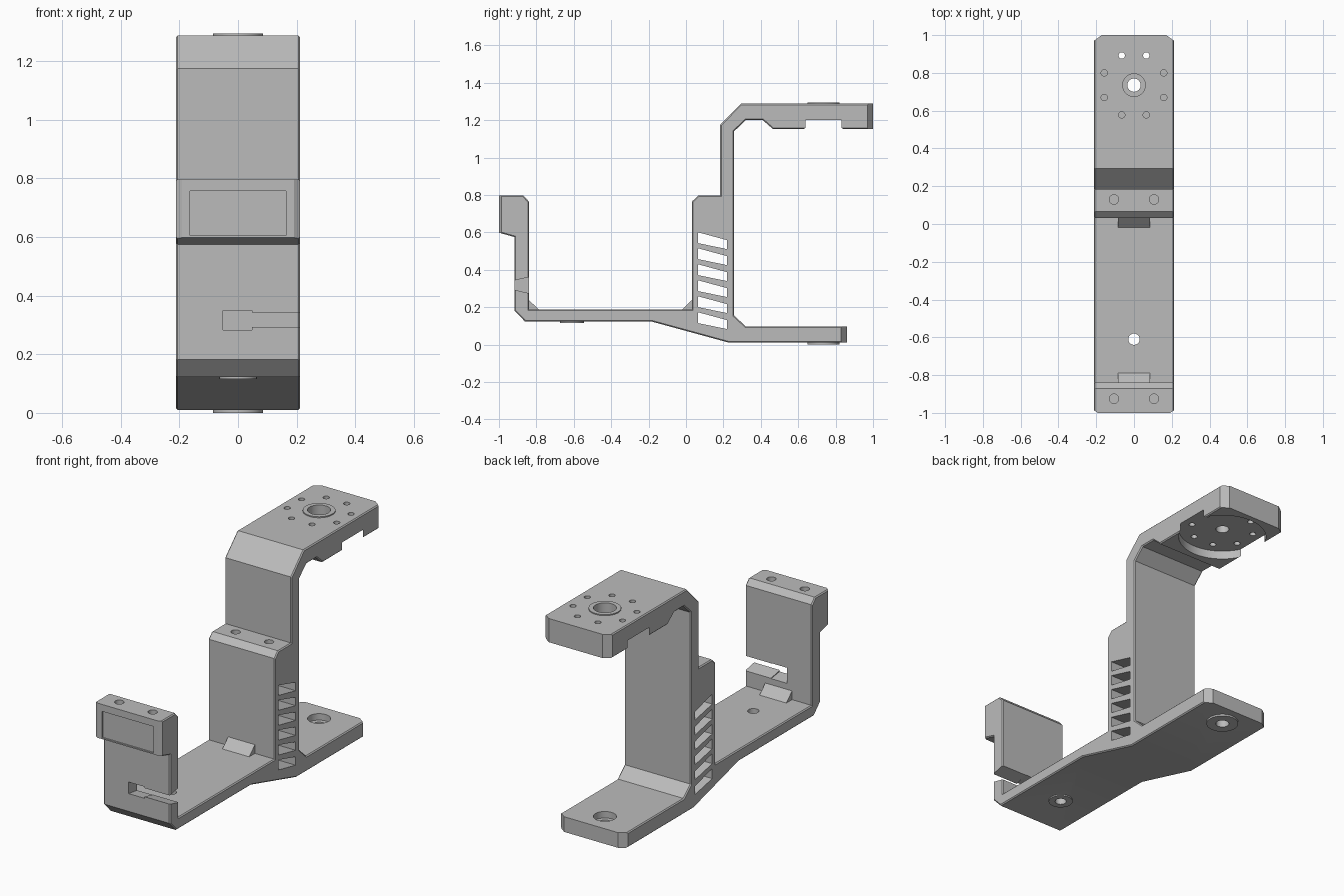
import bpy, bmesh, math
from mathutils import Matrix, Vector

if "Cube" in bpy.data.objects:
    bpy.data.objects.remove(bpy.data.objects["Cube"])

grey = bpy.data.materials.new("plain grey")
grey.use_nodes = True
COLOUR = (0.5, 0.5, 0.5, 1)
grey.diffuse_color = COLOUR
grey.node_tree.nodes["Principled BSDF"].inputs["Base Color"].default_value = COLOUR

HALF = 0.212      # half width of the bracket
PIVOT = 0.735     # y of the hinge axis


def add_object(name, bm):
    bmesh.ops.recalc_face_normals(bm, faces=bm.faces[:])
    mesh = bpy.data.meshes.new(name)
    bm.to_mesh(mesh)
    bm.free()
    mesh.materials.append(grey)
    obj = bpy.data.objects.new(name, mesh)
    bpy.context.collection.objects.link(obj)
    return obj


def prism(name, points, lo, hi, axis="X", bevel=0):
    """Extrude a profile: (y, z) points along X, (x, y) points along Z."""
    place = (lambda p, t: (t, *p)) if axis == "X" else (lambda p, t: (*p, t))
    bm = bmesh.new()
    face = bm.faces.new([bm.verts.new(place(p, lo)) for p in points])
    geom = bmesh.ops.extrude_face_region(bm, geom=[face])["geom"]
    moved = [v for v in geom if isinstance(v, bmesh.types.BMVert)]
    bmesh.ops.translate(bm, verts=moved, vec=Vector(place((0, 0), hi - lo)))
    if bevel:
        rims = {e for f in bm.faces if len(f.verts) > 4 for e in f.edges}
        bmesh.ops.bevel(bm, geom=list(rims), offset=bevel, segments=1, affect="EDGES")
    return add_object(name, bm)


def cylinder(name, x, y, lo, hi, radius, sides=48):
    bm = bmesh.new()
    bmesh.ops.create_cone(bm, cap_ends=True, segments=sides, radius1=radius, radius2=radius,
                          depth=hi - lo, matrix=Matrix.Translation((x, y, (lo + hi) / 2)))
    return add_object(name, bm)


def cut(obj, cutter):
    mod = obj.modifiers.new("cut", "BOOLEAN")
    mod.operation, mod.solver, mod.object = "DIFFERENCE", "EXACT", cutter
    bpy.context.view_layer.objects.active = obj
    bpy.ops.object.modifier_apply(modifier=mod.name)
    bpy.data.objects.remove(cutter)


# Bracket body from its side profile
profile = [
    (-1, 0.797), (-0.87, 0.797), (-0.84, 0.765), (-0.84, 0.188), (0.032, 0.188),
    (0.032, 0.765), (0.065, 0.797), (0.183, 0.797), (0.183, 1.175), (0.295, 1.288),
    (1, 1.288), (1, 1.152), (0.465, 1.152), (0.41, 1.2), (0.32, 1.2), (0.257, 1.14),
    (0.257, 0.155), (0.32, 0.097), (0.86, 0.097), (0.86, 0.01), (0.23, 0.01),
    (-0.18, 0.122), (-0.86, 0.122), (-0.918, 0.182), (-0.918, 0.575), (-1, 0.598)]
body = prism("bracket_body", profile, -HALF, HALF, bevel=0.006)

# Chamfered corners at the plate ends and the front block
for side in (-1, 1):
    for end, leg_x, leg_y, lo, hi in ((1, 0.082, 0.09, 1.1, 1.4), (0.86, 0.082, 0.09, -0.1, 0.2),
                                      (-1, 0.042, 0.042, 0.5, 0.9)):
        out = math.copysign(1, end)
        corner = [(HALF - 2 * leg_x, end + out * leg_y), (HALF + leg_x, end - out * leg_y),
                  (HALF + leg_x, end + out * leg_y)]
        cut(body, prism("corner_cutter", [(side * x, y) for x, y in corner], lo, hi, "Z"))

# Round recess for the disc under the upper plate
cut(body, cylinder("recess_cutter", 0, PIVOT, 1.05, 1.2, 0.233, 96))

# Hinge bores with wider counterbores
for lo, hi, radius in ((1.1, 1.4, 0.035), (1.24, 1.4, 0.06), (-0.1, 0.2, 0.035), (0.06, 0.2, 0.06)):
    cut(body, cylinder("bore_cutter", 0, PIVOT, lo, hi, radius))
cut(body, cylinder("floor_hole_cutter", 0, -0.61, 0, 0.3, 0.03))

# Ring of screw holes
for i in range(8):
    angle = math.radians(22.5 + 45 * i)
    cut(body, cylinder("screw_cutter", 0.17 * math.cos(angle), PIVOT + 0.17 * math.sin(angle),
                       1.1, 1.4, 0.017, 24))

# Blind screw holes on the wall tops
for x in (-0.106, 0.106):
    for y in (-0.925, 0.13):
        cut(body, cylinder("wall_hole_cutter", x, y, 0.73, 0.9, 0.025, 24))

# Slanted vents through the middle wall
for i in range(6):
    z = 0.6 - 0.0855 * i
    cut(body, prism("vent_cutter", [(0.065, z), (0.22, z - 0.042), (0.22, z - 0.09),
                                    (0.065, z - 0.058)], -0.3, 0.3))

# Cable slot in the front wall, open to the left side
cut(body, prism("slot_cutter", [(-0.95, 0.335), (-0.82, 0.365), (-0.82, 0.27), (-0.95, 0.3)],
                0, 0.3))
cut(body, prism("slot_end_cutter", [(-0.95, 0.345), (-0.82, 0.365), (-0.82, 0.27),
                                    (-0.95, 0.288)], -0.052, 0.048))

# Shallow panel on the front block
cut(body, prism("panel_cutter", [(-1.05, 0.605), (-0.992, 0.605), (-0.992, 0.757),
                                 (-1.05, 0.757)], -0.163, 0.163))

# Small wedges at the foot of both inner walls
for name, wall, out in (("front_wedge", -0.84, 1), ("rear_wedge", 0.032, -1)):
    prism(name, [(wall - out * 0.01, 0.18), (wall + out * 0.06, 0.18),
                 (wall, 0.238), (wall - out * 0.01, 0.238)], -0.085, 0.085)

# Raised washers round the bores
washers = [body]
for name, y, lo, hi, outer, inner in (("upper_washer", PIVOT, 1.28, 1.294, 0.085, 0.06),
                                      ("lower_washer", PIVOT, 0, 0.015, 0.085, 0.035),
                                      ("floor_washer", -0.61, 0.115, 0.127, 0.064, 0.03)):
    lo -= 0.01 if name == "floor_washer" else 0
    lo = max(lo, 0.115) if name == "floor_washer" else lo
    washer = cylinder(name, 0, y, lo, hi, outer)
    cut(washer, cylinder("washer_cutter", 0, y, lo - 0.1, hi + 0.1, inner))
    washers.append(washer)

# Smooth the round holes and keep the flat faces crisp
bpy.ops.object.select_all(action="DESELECT")
for obj in washers:
    obj.select_set(True)
bpy.context.view_layer.objects.active = body
bpy.ops.object.shade_smooth_by_angle(angle=math.radians(20))
